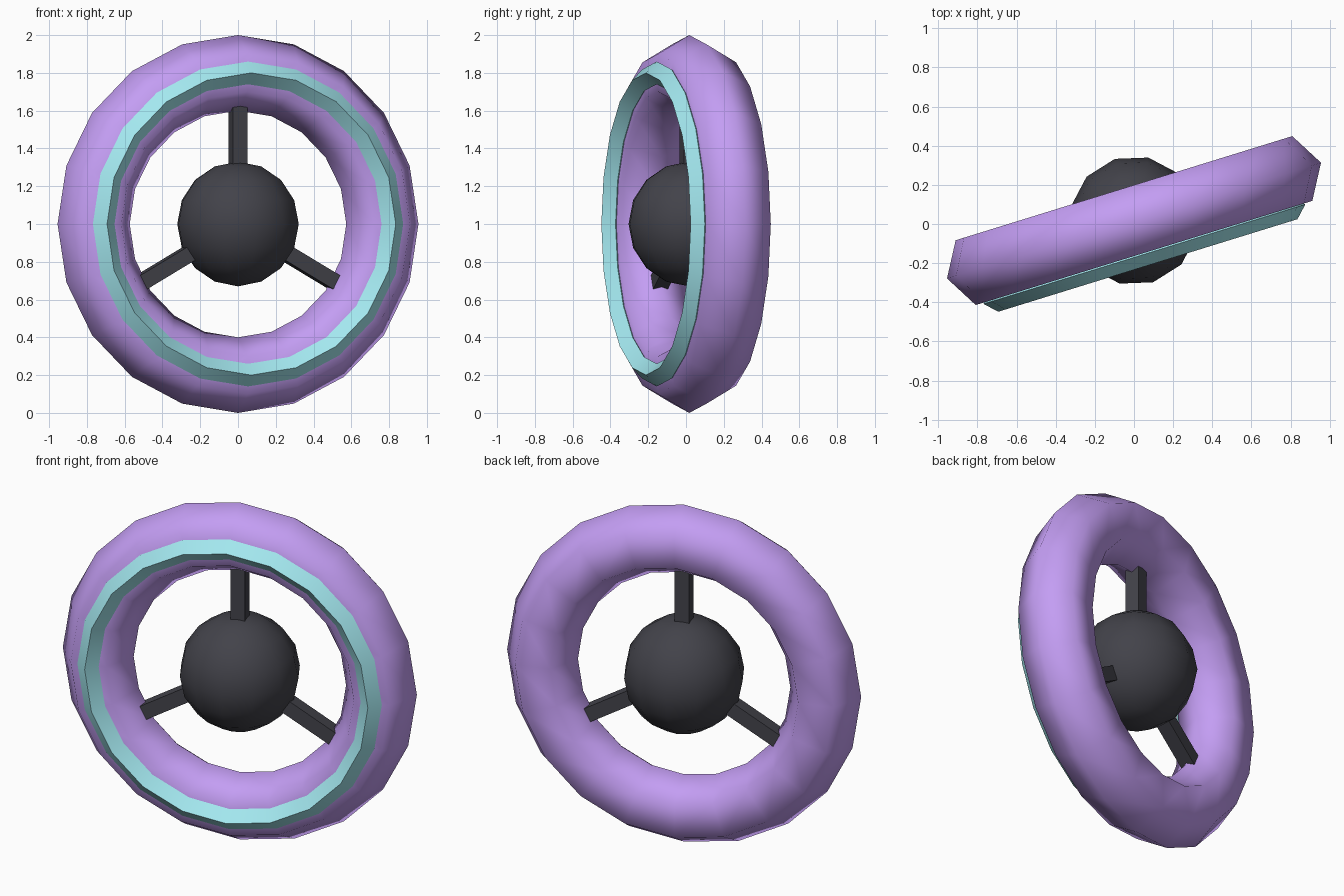
import bpy
from math import pi, radians
from mathutils import Matrix, Vector

if "Cube" in bpy.data.objects:
    bpy.data.objects.remove(bpy.data.objects["Cube"])

TURN = 0.3                                  # whole wheel is turned about z
CENTRE = Vector((0, 0.0175, 1))
BASE = Matrix.Translation(CENTRE) @ Matrix.Rotation(TURN, 4, 'Z')


def material(name, rgb):
    m = bpy.data.materials.new(name)
    m.diffuse_color = (*rgb, 1)
    m.use_nodes = True
    m.node_tree.nodes["Principled BSDF"].inputs["Base Color"].default_value = m.diffuse_color
    return m


LAVENDER = material("lavender", (0.55, 0.34, 0.90))
CYAN = material("pale_cyan", (0.37, 0.81, 0.87))
DARK = material("dark_grey", (0.055, 0.055, 0.068))


def finish(name, mat, local, smooth=None):
    """Name, colour, place and shade the newly added primitive."""
    ob = bpy.context.object
    ob.name = name
    ob.data.materials.append(mat)
    ob.matrix_world = BASE @ local
    if smooth == "all":
        bpy.ops.object.shade_smooth()
    elif smooth == "angle":
        bpy.ops.object.shade_smooth_by_angle(angle=radians(30))
    return ob


UPRIGHT = Matrix.Rotation(pi / 2, 4, 'X')

# Main ring: six-sided tube
bpy.ops.mesh.primitive_torus_add(major_segments=20, minor_segments=6,
                                 major_radius=0.8, minor_radius=0.2)
finish("outer_ring", LAVENDER, UPRIGHT, "all")

# Diamond-section trim ring set into the front face
bpy.ops.mesh.primitive_torus_add(major_segments=20, minor_segments=4,
                                 major_radius=0.8, minor_radius=0.06)
finish("front_trim_ring", CYAN, Matrix.Translation((0, -0.18, 0)) @ UPRIGHT, "angle")

# Central ball
bpy.ops.mesh.primitive_uv_sphere_add(segments=12, ring_count=8, radius=0.33)
finish("hub_ball", DARK, Matrix.Identity(4), "all")

# Three square spokes from the ball into the ring
for i in range(3):
    bpy.ops.mesh.primitive_cube_add(size=1)
    ob = bpy.context.object
    ob.data.transform(Matrix.Translation((0, 0, 0.45)) @ Matrix.Diagonal((0.082, 0.082, 0.36, 1)))
    finish(f"spoke_{i + 1}", DARK, Matrix.Rotation(i * 2 * pi / 3, 4, 'Y'))
